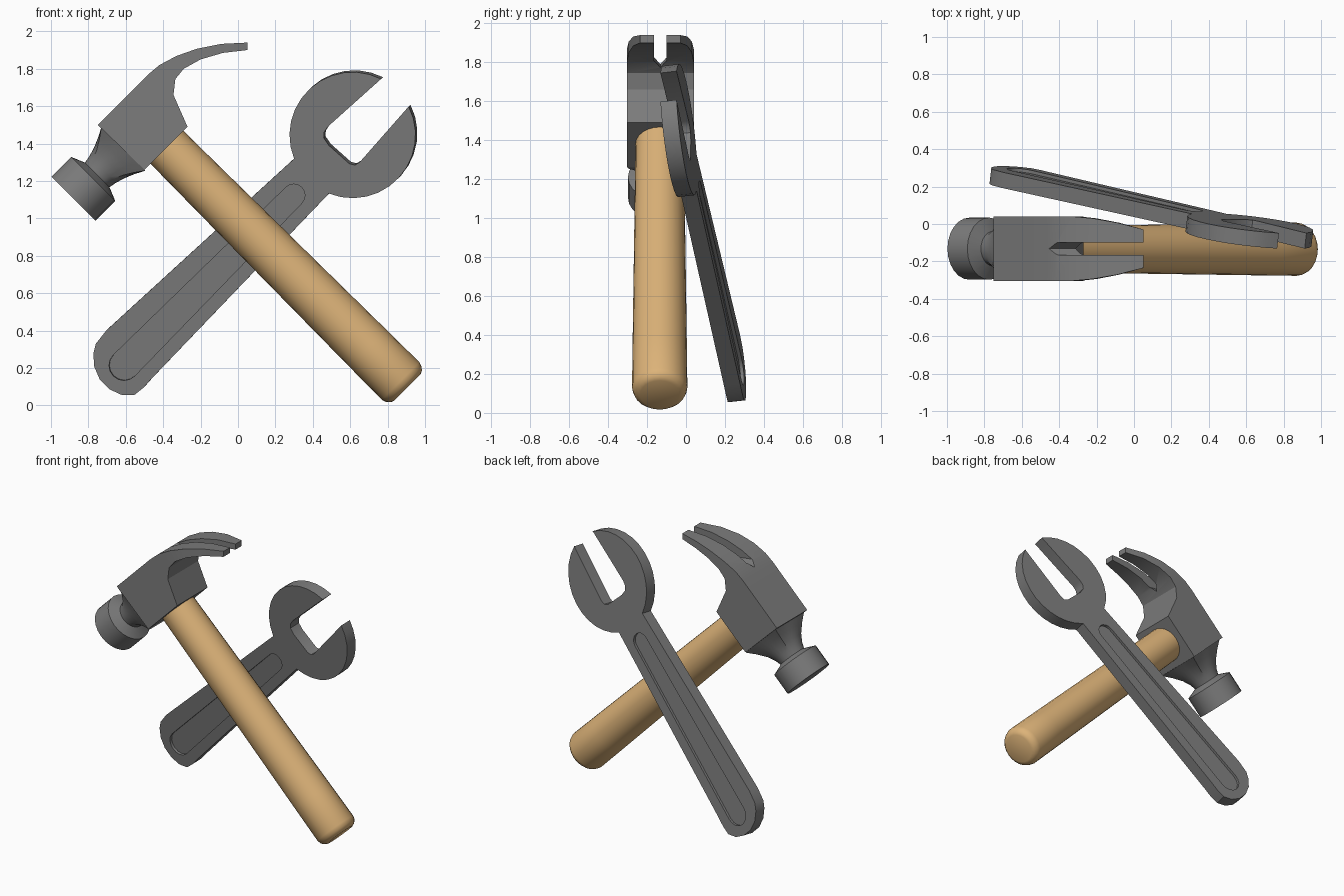
import bpy
import bmesh
from math import cos, sin, pi, radians
from mathutils import Vector

cube = bpy.data.objects.get("Cube")
if cube:
    bpy.data.objects.remove(cube)


def material(name, rgb):
    m = bpy.data.materials.new(name)
    m.use_nodes = True
    m.diffuse_color = (*rgb, 1)
    bsdf = m.node_tree.nodes["Principled BSDF"]
    bsdf.inputs["Base Color"].default_value = (*rgb, 1)
    bsdf.inputs["Roughness"].default_value = 0.6
    return m


steel = material("grey steel", (0.2, 0.2, 0.2))
wood = material("light wood", (0.72, 0.45, 0.19))


def make(name, bm, mat):
    bmesh.ops.recalc_face_normals(bm, faces=bm.faces)
    mesh = bpy.data.meshes.new(name)
    bm.to_mesh(mesh)
    bm.free()
    mesh.materials.append(mat)
    obj = bpy.data.objects.new(name, mesh)
    bpy.context.collection.objects.link(obj)
    return obj


def activate(obj):
    bpy.ops.object.select_all(action='DESELECT')
    obj.select_set(True)
    bpy.context.view_layer.objects.active = obj


def smooth(obj, angle=30):
    activate(obj)
    bpy.ops.object.shade_smooth_by_angle(angle=radians(angle))


def carve(obj, cutter):
    activate(obj)
    mod = obj.modifiers.new("cut", 'BOOLEAN')
    mod.operation = 'DIFFERENCE'
    mod.solver = 'EXACT'
    mod.object = cutter
    bpy.ops.object.modifier_apply(modifier=mod.name)
    bpy.data.objects.remove(cutter)


def bridge(bm, rings):
    """Closed skin over equal-length vertex rings, capped at both ends."""
    for a, b in zip(rings, rings[1:]):
        n = len(a)
        for i in range(n):
            bm.faces.new((a[i], a[(i + 1) % n], b[(i + 1) % n], b[i]))
    bm.faces.new(rings[0])
    bm.faces.new(rings[-1])


def loft(name, origin, axis, sections, mat, segments=24):
    """Sections are (distance, radius, squareness) along an axis in the xz plane."""
    bm = bmesh.new()
    axis = Vector(axis).normalized()
    side = Vector((0, 1, 0))
    up = axis.cross(side)
    rings = []
    for dist, radius, square in sections:
        ring = []
        for i in range(segments):
            a = 2 * pi * i / segments
            c, s = cos(a), sin(a)
            r = radius * (1 - square + square / max(abs(c), abs(s)))
            ring.append(bm.verts.new(Vector(origin) + axis * dist + (side * c + up * s) * r))
        rings.append(ring)
    bridge(bm, rings)
    obj = make(name, bm, mat)
    smooth(obj)
    return obj


HAMMER_Y = -0.132

# Hammer handle: slightly tapered, with a rounded butt
loft("hammer_handle", (0.905, HAMMER_Y - 0.003, 0.095), (-1, 0, 1),
     [(0, 0.1, 0), (0.008, 0.118, 0), (0.025, 0.134, 0), (0.05, 0.142, 0),
      (0.3, 0.14, 0), (1.85, 0.124, 0)], wood)

# Striking face and the neck that blends from round to square
loft("hammer_poll", (-0.88, HAMMER_Y, 1.105), (1, 0, 1),
     [(0, 0.166, 0), (0.15, 0.166, 0), (0.18, 0.093, 0), (0.22, 0.1, 0.15),
      (0.27, 0.115, 0.4), (0.325, 0.138, 0.75), (0.378, 0.166, 1)], steel)

# Hammer head: matching under and top points run from the block to the claw tip
under = [(-0.50, 1.26), (-0.27, 1.49), (-0.345, 1.66), (-0.335, 1.745),
         (-0.29, 1.80), (-0.20, 1.85), (-0.08, 1.885), (0.05, 1.90)]
crown = [(-0.75, 1.50), (-0.55, 1.70), (-0.48, 1.77), (-0.42, 1.82),
         (-0.33, 1.868), (-0.22, 1.907), (-0.09, 1.933), (0.05, 1.94)]
half_width = [0.172] * 5 + [0.162, 0.139, 0.103]
bm = bmesh.new()
rings = []
for (ux, uz), (cx, cz), w in zip(under, crown, half_width):
    corners = [(ux, -w, uz), (ux, w, uz), (cx, w, cz), (cx, -w, cz)]
    rings.append([bm.verts.new((x, HAMMER_Y + y, z)) for x, y, z in corners])
bridge(bm, rings)
head = make("hammer_head", bm, steel)

# Nail slot: a pointed channel through the claw
bm = bmesh.new()
rings = []
for x, drop in ((-0.6, 0), (0.2, 0.1)):
    section = [(0, 1.81 - drop), (0.033, 1.85 - drop), (0.033, 2.1),
               (-0.033, 2.1), (-0.033, 1.85 - drop)]
    rings.append([bm.verts.new((x, HAMMER_Y + y, z)) for y, z in section])
bridge(bm, rings)
carve(head, make("slot_cutter", bm, steel))
smooth(head)


# Wrench: flat plate leaning against the hammer
LEAN = 0.115
NORMAL = Vector((LEAN, 1, LEAN)).normalized()


def arc(cx, cz, r, start, end, steps):
    angles = [radians(start + (end - start) * i / steps) for i in range(steps + 1)]
    return [(cx + r * cos(a), cz + r * sin(a)) for a in angles]


def plate(name, outline, near, far):
    """Extrude an xz outline across the leaning plane between two offsets."""
    bm = bmesh.new()
    base = [Vector((x, 0.2 - LEAN * (x + z), z)) for x, z in outline]
    bridge(bm, [[bm.verts.new(p + NORMAL * d) for p in base] for d in (near, far)])
    return make(name, bm, steel)


HALF = 0.042
outline = arc(0.617, 1.45, 0.337, 63, 202, 12)
outline += [(-0.70, 0.405), (-0.755, 0.335), (-0.768, 0.285), (-0.765, 0.215),
            (-0.735, 0.145), (-0.68, 0.09), (-0.615, 0.06), (-0.55, 0.06),
            (-0.50, 0.10), (-0.46, 0.145)]
outline += arc(0.617, 1.45, 0.337, 248, 387, 12)
outline += [(0.655, 1.305), (0.63, 1.29), (0.60, 1.297), (0.49, 1.395),
            (0.463, 1.435), (0.465, 1.465), (0.485, 1.495)]
wrench = plate("wrench", outline, -HALF, HALF)

# Shallow grooves on both faces of the shaft
groove = arc(0.303, 1.128, 0.06, -45, 135, 8) + arc(-0.605, 0.218, 0.08, 135, 315, 8)
for side in (-1, 1):
    carve(wrench, plate("groove_cutter", groove, side * (HALF - 0.018), side * (HALF + 0.05)))
smooth(wrench)
